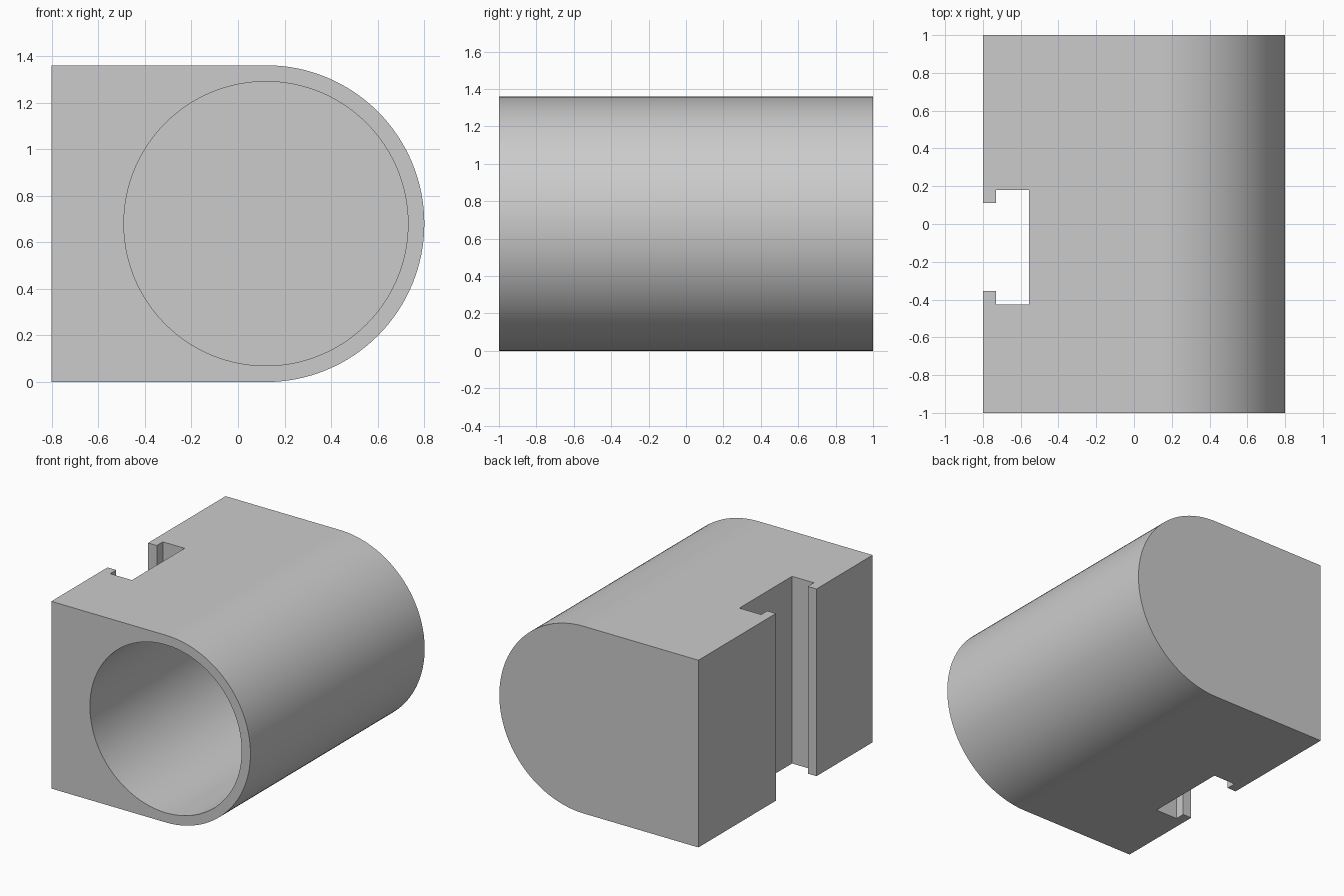
import bpy
import bmesh
from math import sin, cos, pi, radians
from mathutils import Vector

if "Cube" in bpy.data.objects:
    bpy.data.objects.remove(bpy.data.objects["Cube"], do_unlink=True)

CX, R = 0.12, 0.68          # axis of the rounded side, outer radius
WALL = 0.07
LEFT, HEIGHT = -0.8, 2 * R
ARC = 64                    # segments per half turn

grey = bpy.data.materials.new("plain_grey")
grey.use_nodes = True
colour = (0.6, 0.6, 0.6, 1)
grey.diffuse_color = colour
grey.node_tree.nodes["Principled BSDF"].inputs["Base Color"].default_value = colour


def prism(name, points, offset):
    """Extrude a flat outline along an offset."""
    bm = bmesh.new()
    face = bm.faces.new([bm.verts.new(p) for p in points])
    extruded = bmesh.ops.extrude_face_region(bm, geom=[face])["geom"]
    moved = [v for v in extruded if isinstance(v, bmesh.types.BMVert)]
    bmesh.ops.translate(bm, vec=Vector(offset), verts=moved)
    bmesh.ops.recalc_face_normals(bm, faces=bm.faces)
    mesh = bpy.data.meshes.new(name)
    bm.to_mesh(mesh)
    bm.free()
    mesh.materials.append(grey)
    obj = bpy.data.objects.new(name, mesh)
    bpy.context.collection.objects.link(obj)
    return obj


def arc(radius, start, end, steps, y):
    return [(CX + radius * cos(a), y, R + radius * sin(a))
            for a in (start + (end - start) * i / steps for i in range(steps + 1))]


def cut(target, cutter):
    """Subtract the cutter, then discard it."""
    cutter.hide_render = True
    bpy.context.view_layer.objects.active = target
    mod = target.modifiers.new("cut", "BOOLEAN")
    mod.operation = "DIFFERENCE"
    mod.solver = "EXACT"
    mod.object = cutter
    bpy.ops.object.modifier_apply(modifier=mod.name)
    bpy.data.objects.remove(cutter, do_unlink=True)


# D-shaped housing
outline = [(LEFT, -1, HEIGHT), (LEFT, -1, 0)] + arc(R, -pi / 2, pi / 2, ARC, -1)
housing = prism("housing", outline, (0, 2, 0))

# Blind bore, open at the front
circle = arc(R - WALL, 0, 2 * pi, 2 * ARC, -1.1)[:-1]
cut(housing, prism("bore_cutter", circle, (0, 2.1 - WALL, 0)))

# T-slot running the full height of the flat side
mouth_x, floor_x = LEFT + WALL, -0.555
near, far = -0.425, 0.18
slot = [(LEFT - 0.1, near + WALL), (mouth_x, near + WALL), (mouth_x, near),
        (floor_x, near), (floor_x, far), (mouth_x, far),
        (mouth_x, far - WALL), (LEFT - 0.1, far - WALL)]
cut(housing, prism("slot_cutter", [(x, y, -0.1) for x, y in slot], (0, 0, HEIGHT + 0.2)))

# Smooth curved walls with crisp edges
bpy.ops.object.select_all(action="DESELECT")
housing.select_set(True)
bpy.context.view_layer.objects.active = housing
bpy.ops.object.shade_smooth_by_angle(angle=radians(30))
